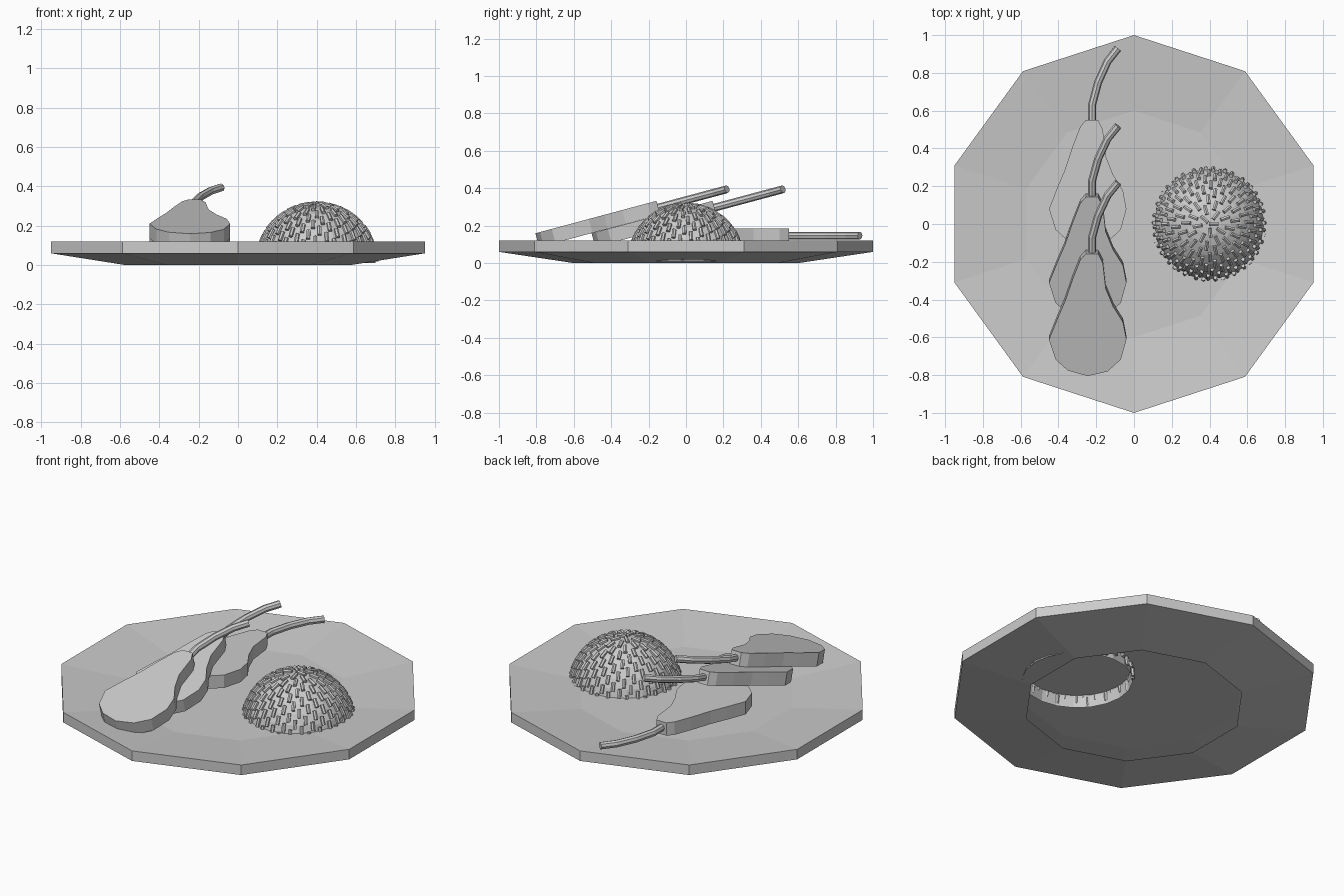
import bpy, bmesh, math
from mathutils import Matrix, Vector

if "Cube" in bpy.data.objects:
    bpy.data.objects.remove(bpy.data.objects["Cube"])


def finish(name, bm, parent_matrix=None):
    me = bpy.data.meshes.new(name)
    bm.to_mesh(me)
    bm.free()
    ob = bpy.data.objects.new(name, me)
    bpy.context.collection.objects.link(ob)
    if parent_matrix:
        ob.matrix_world = parent_matrix
    return ob


# plate: ten-sided lathe, open underneath inside the foot
bm = bmesh.new()
profile = [(0.6, 0.0), (1.0, 0.06), (1.0, 0.12), (0.6, 0.08)]
angles = [math.radians(18 + 36 * i) for i in range(10)]
rings = [[bm.verts.new((r * math.cos(a), r * math.sin(a), z)) for a in angles]
         for r, z in profile]
for lo, hi in zip(rings, rings[1:]):
    for i in range(10):
        j = (i + 1) % 10
        bm.faces.new((lo[i], lo[j], hi[j], hi[i]))
bm.faces.new(rings[-1])
finish("plate", bm)

# dome: open half sphere sunk through the plate
R, CENTRE = 0.3, Vector((0.4, 0.0, 0.01))
bm = bmesh.new()
bmesh.ops.create_uvsphere(bm, u_segments=20, v_segments=16, radius=R)
bmesh.ops.delete(bm, geom=[v for v in bm.verts if v.co.z < -0.001], context='VERTS')
finish("dome", bm, Matrix.Translation(CENTRE))

# seeds: small rods lying along the dome's meridians, in a golden spiral
bm = bmesh.new()
COUNT = 200
for i in range(COUNT):
    h = 1 - (i + 0.5) / COUNT
    if h < 0.1:
        continue
    a = i * math.pi * (3 - math.sqrt(5))
    s = math.sqrt(1 - h * h)
    normal = Vector((s * math.cos(a), s * math.sin(a), h))
    tangent = Vector((h * math.cos(a), h * math.sin(a), -s))
    m = (Matrix.Translation(normal * (R + 0.003))
         @ tangent.to_track_quat('Z', 'Y').to_matrix().to_4x4())
    bmesh.ops.create_cone(bm, cap_ends=True, segments=6, radius1=0.011,
                          radius2=0.011, depth=0.05, matrix=m)
finish("seeds", bm, Matrix.Translation(CENTRE))

# pear slices: extruded outline plus a bent stem
OUTLINE = [(-0.245, 0.0), (-0.14, 0.025), (-0.07, 0.09), (-0.04, 0.20), (-0.058, 0.295),
           (-0.11, 0.38), (-0.15, 0.48), (-0.165, 0.62), (-0.19, 0.67),
           (-0.255, 0.67), (-0.285, 0.635), (-0.325, 0.53), (-0.365, 0.41),
           (-0.405, 0.315), (-0.45, 0.20), (-0.415, 0.09), (-0.35, 0.03)]
STEM = [(-0.222, 0.65), (-0.222, 0.75), (-0.19, 0.87), (-0.14, 0.98), (-0.085, 1.05)]
THICK = 0.077


def pear(number, y, z, tilt):
    m = Matrix.Translation((0, y, z)) @ Matrix.Rotation(math.radians(tilt), 4, 'X')
    bm = bmesh.new()
    face = bm.faces.new([bm.verts.new((px, py, 0)) for px, py in OUTLINE])
    top = bmesh.ops.extrude_face_region(bm, geom=[face])["geom"]
    bmesh.ops.translate(bm, vec=(0, 0, THICK),
                        verts=[v for v in top if isinstance(v, bmesh.types.BMVert)])
    bmesh.ops.recalc_face_normals(bm, faces=bm.faces)
    finish(f"pear_slice_{number}", bm, m)

    curve = bpy.data.curves.new(f"pear_stem_{number}", 'CURVE')
    curve.dimensions = '3D'
    curve.bevel_depth = 0.021
    curve.bevel_resolution = 2
    curve.use_fill_caps = True
    spline = curve.splines.new('POLY')
    spline.points.add(len(STEM) - 1)
    for p, (px, py) in zip(spline.points, STEM):
        p.co = (px, py, THICK / 2 + 0.001, 1)
    ob = bpy.data.objects.new(curve.name, curve)
    bpy.context.collection.objects.link(ob)
    ob.matrix_world = m
    bpy.ops.object.select_all(action='DESELECT')
    bpy.context.view_layer.objects.active = ob
    ob.select_set(True)
    bpy.ops.object.convert(target='MESH')
    bpy.ops.object.shade_flat()


pear(1, -0.785, 0.085, 15)
pear(2, -0.485, 0.085, 15)
pear(3, -0.12, 0.107, 0)
